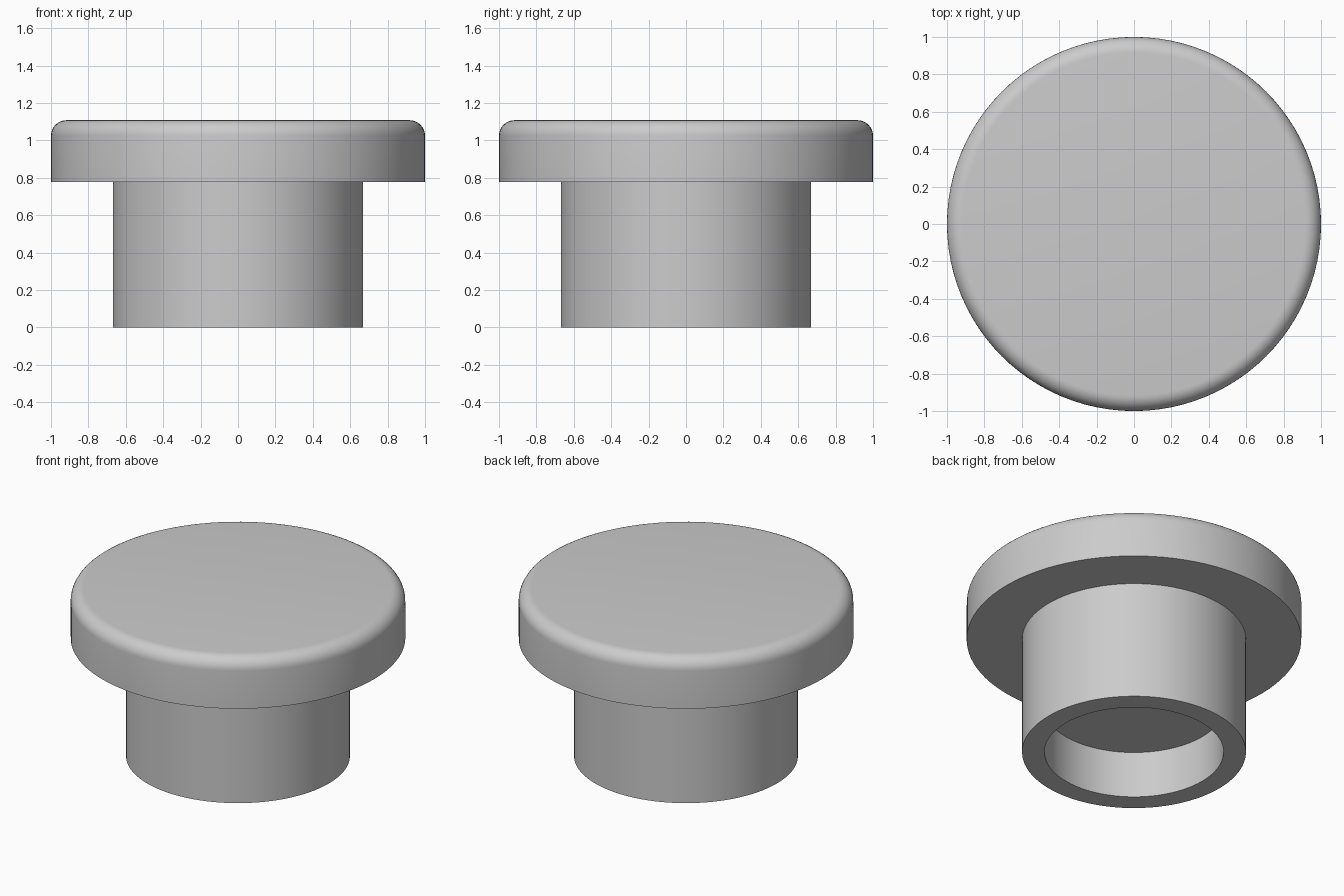
import bpy, bmesh, math

cube = bpy.data.objects.get("Cube")
if cube:
    bpy.data.objects.remove(cube, do_unlink=True)

SEGMENTS = 96
TOP, FLANGE_Z = 1.108, 0.777
STEM_R, HOLE_R, HOLE_DEPTH = 0.669, 0.535, 0.306
FILLET, STEPS = 0.083, 8

# Plain grey material
grey = bpy.data.materials.new("plain grey")
grey.use_nodes = True
colour = (0.6, 0.6, 0.6, 1)
grey.diffuse_color = colour
grey.node_tree.nodes["Principled BSDF"].inputs["Base Color"].default_value = colour

# Half section: blind hole, stem, flange, rounded rim, top
profile = [(0, HOLE_DEPTH), (HOLE_R, HOLE_DEPTH), (HOLE_R, 0), (STEM_R, 0),
           (STEM_R, FLANGE_Z), (1, FLANGE_Z)]
for i in range(STEPS + 1):
    a = math.pi / 2 * i / STEPS
    profile.append((1 - FILLET + FILLET * math.cos(a), TOP - FILLET + FILLET * math.sin(a)))
profile.append((0, TOP))

# Spin the section into a closed plug
bm = bmesh.new()
verts = [bm.verts.new((r, 0, z)) for r, z in profile]
edges = [bm.edges.new(pair) for pair in zip(verts, verts[1:])]
bmesh.ops.spin(bm, geom=verts + edges, cent=(0, 0, 0), axis=(0, 0, 1),
               angle=math.tau, steps=SEGMENTS, use_merge=True)
bmesh.ops.remove_doubles(bm, verts=bm.verts, dist=0.0001)
bmesh.ops.recalc_face_normals(bm, faces=bm.faces)
mesh = bpy.data.meshes.new("flanged_plug")
bm.to_mesh(mesh)
bm.free()
mesh.materials.append(grey)

plug = bpy.data.objects.new("flanged_plug", mesh)
bpy.context.collection.objects.link(plug)

# Smooth round walls, sharp rims
bpy.ops.object.select_all(action="DESELECT")
plug.select_set(True)
bpy.context.view_layer.objects.active = plug
bpy.ops.object.shade_smooth_by_angle(angle=math.radians(30))
